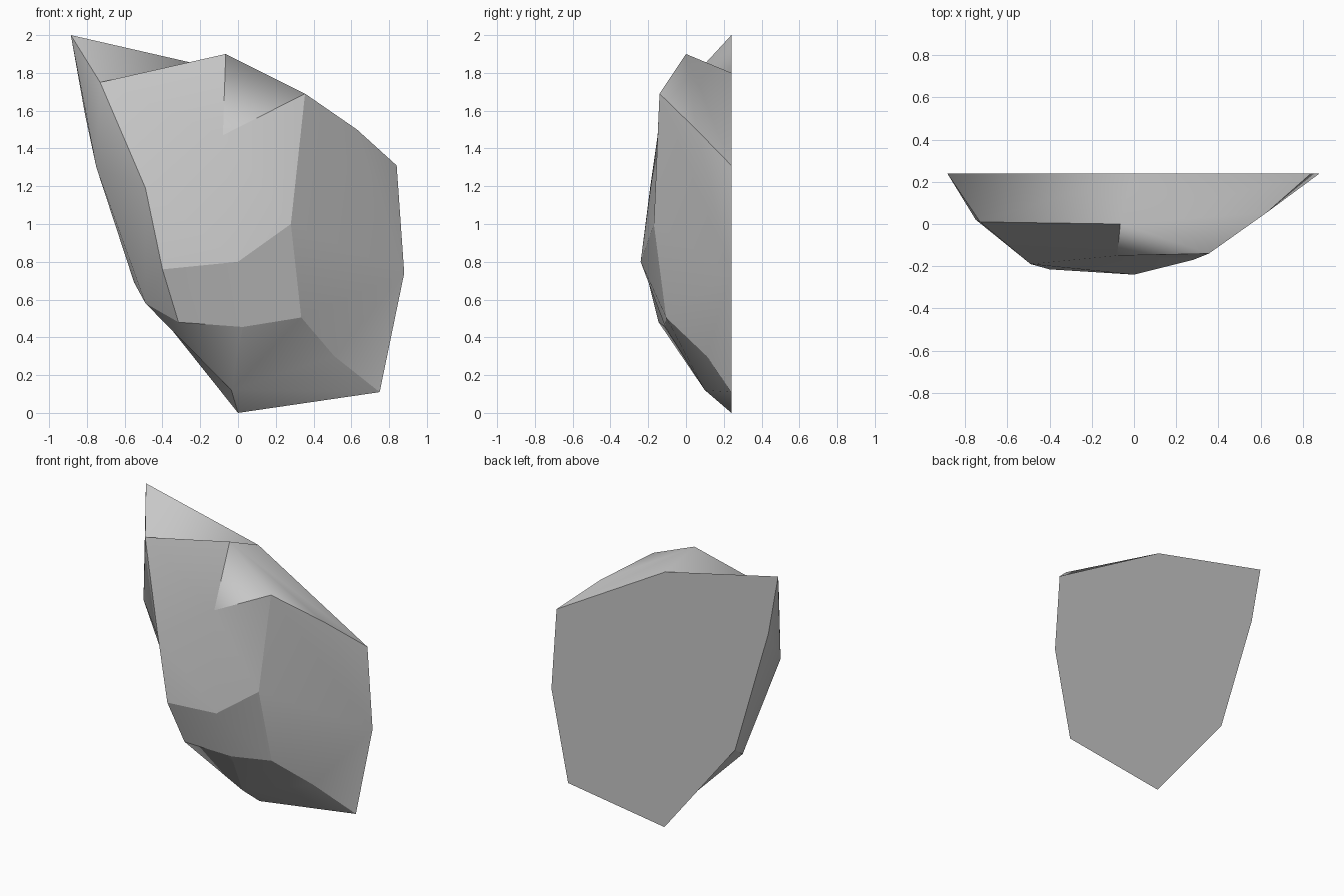
import bpy
import bmesh

default_cube = bpy.data.objects.get("Cube")
if default_cube:
    bpy.data.objects.remove(default_cube, do_unlink=True)

# Stone colour
stone = bpy.data.materials.new("stone_grey")
stone.use_nodes = True
grey = (0.57, 0.57, 0.57, 1)
stone.diffuse_color = grey
stone.node_tree.nodes["Principled BSDF"].inputs["Base Color"].default_value = grey

# Flat back outline (x, z), all lying on one vertical plane
back_plane = 0.24
outline = {
    "peak": (-0.885, 2), "saddle": (-0.01, 1.8), "shoulder": (0.84, 1.31),
    "hip": (0.88, 0.74), "heel": (0.75, 0.11), "base": (0, 0),
    "flank": (-0.55, 0.69), "neck": (-0.81, 1.58),
}
# Chipped corners in front of the back plane (x, y, z)
corners = {
    "brow_outer": (-0.73, 0.01, 1.75), "brow_inner": (-0.065, 0, 1.9),
    "notch": (-0.08, -0.15, 1.47), "crest": (0.355, -0.14, 1.69),
    "crest_side": (0.63, 0.055, 1.5), "ridge_side": (0.28, -0.17, 1),
    "ridge_mid": (0, -0.24, 0.8), "ridge_end": (-0.4, -0.215, 0.76),
    "cheek": (-0.49, -0.19, 1.19), "chin_side": (0.335, -0.105, 0.505),
    "chin_mid": (0.025, -0.11, 0.455), "chin_end": (-0.315, -0.145, 0.48),
    "keel": (-0.035, 0.1, 0.12), "heel_chip": (0.51, 0.11, 0.3),
    "bulge_low": (-0.49, 0.07, 0.58), "bulge_high": (-0.75, 0.02, 1.3),
}

# Each broken surface is a group of facets, each a walk around named corners
surfaces = {
    "broad_front": [
        "brow_outer cheek notch brow_inner",
        "cheek ridge_end ridge_mid notch",
        "notch ridge_mid ridge_side",
        "notch ridge_side crest",
    ],
    "lower_front": [
        "ridge_end chin_end chin_mid ridge_mid",
        "ridge_mid chin_mid chin_side ridge_side",
    ],
    "top": [
        "peak brow_outer saddle",
        "brow_outer brow_inner saddle",
        "brow_inner notch crest",
        "brow_inner crest crest_side",
        "brow_inner crest_side shoulder",
        "brow_inner shoulder saddle",
    ],
    "left_side": [
        "crest ridge_side hip",
        "ridge_side chin_side hip",
        "chin_side heel_chip hip",
        "heel_chip heel hip",
        "crest hip crest_side",
        "crest_side hip shoulder",
    ],
    "right_side": [
        "peak bulge_high brow_outer",
        "peak neck bulge_high",
        "brow_outer bulge_high cheek",
        "cheek bulge_high bulge_low",
        "cheek bulge_low ridge_end",
        "ridge_end bulge_low chin_end",
        "bulge_high flank bulge_low",
        "bulge_high neck flank",
    ],
    "under_right": [
        "chin_end bulge_low keel",
        "chin_end keel chin_mid",
    ],
    "under_flank": [
        "bulge_low flank keel",
        "flank base keel",
    ],
    "under_left": [
        "chin_mid keel chin_side",
        "chin_side keel heel_chip",
        "keel base heel",
        "keel heel heel_chip",
    ],
    "back": [" ".join(outline)],
}

bm = bmesh.new()
verts = {name: bm.verts.new((x, back_plane, z)) for name, (x, z) in outline.items()}
verts.update({name: bm.verts.new(co) for name, co in corners.items()})
surface_of = {}
for surface, facets in surfaces.items():
    for facet in facets:
        face = bm.faces.new([verts[name] for name in facet.split()])
        face.smooth = True
        surface_of[face] = surface

# Soft within a surface, crisp where two surfaces meet
for edge in bm.edges:
    edge.smooth = len({surface_of[face] for face in edge.link_faces}) == 1
bmesh.ops.recalc_face_normals(bm, faces=bm.faces)

mesh = bpy.data.meshes.new("rock_slab")
bm.to_mesh(mesh)
bm.free()
mesh.materials.append(stone)
rock = bpy.data.objects.new("rock_slab", mesh)
bpy.context.collection.objects.link(rock)
